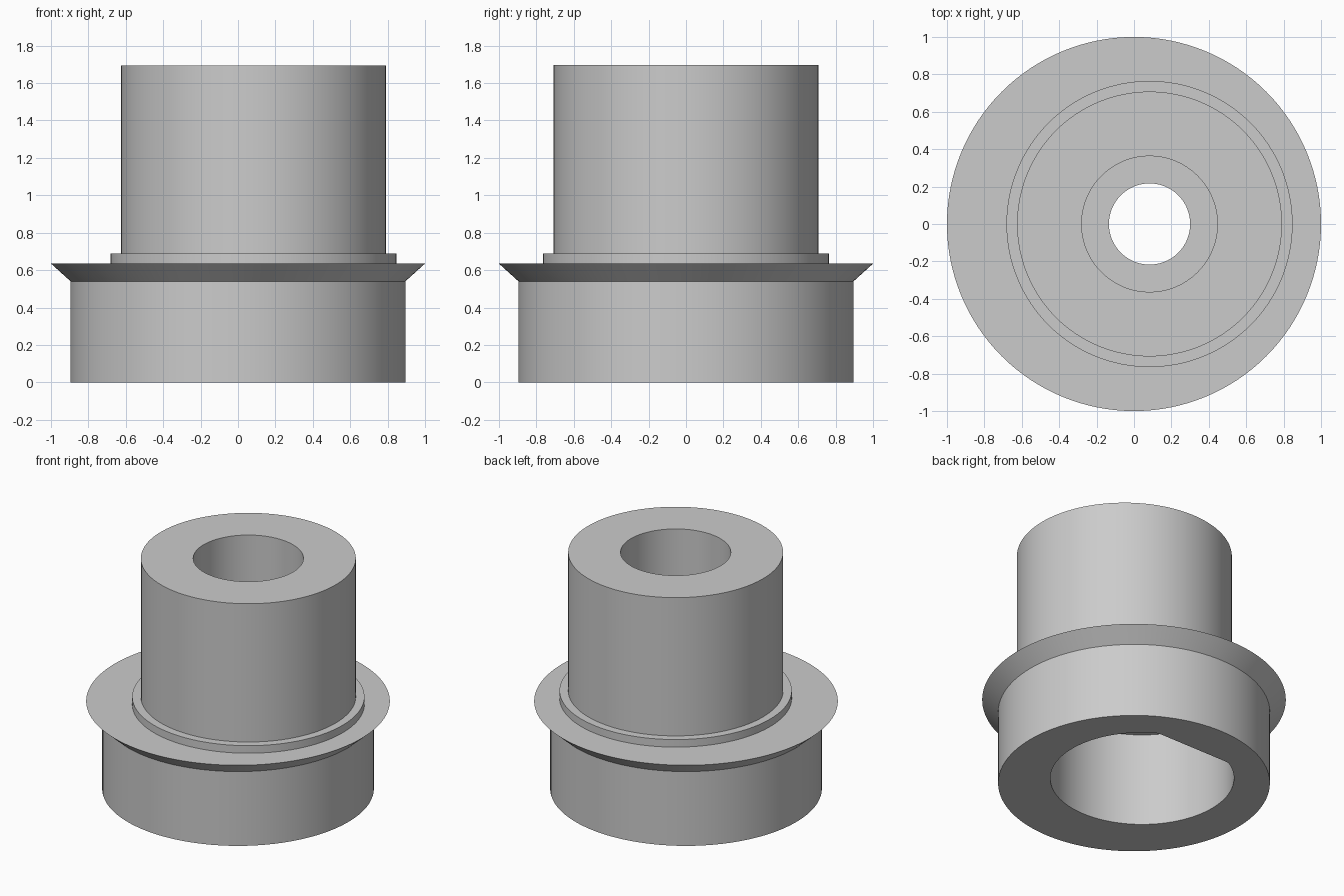
import bpy, bmesh
from math import cos, sin, pi, radians

SEGMENTS = 128
OFFSET = 0.083  # eccentricity of the boss and of the pocket

cube = bpy.data.objects.get("Cube")
if cube:
    bpy.data.objects.remove(cube, do_unlink=True)

grey = bpy.data.materials.new("plain grey")
grey.use_nodes = True
grey.diffuse_color = (0.6, 0.6, 0.6, 1)
grey.node_tree.nodes["Principled BSDF"].inputs["Base Color"].default_value = (0.6, 0.6, 0.6, 1)


def turned(name, profile, x=0.0, y=0.0, flat=None):
    """Closed solid of stacked rings (radius, z); flat trims the +y side."""
    bm = bmesh.new()
    rings = []
    for radius, z in profile:
        ring = []
        for i in range(SEGMENTS):
            a = 2 * pi * i / SEGMENTS
            py = radius * sin(a)
            if flat is not None:
                py = min(py, flat)
            ring.append(bm.verts.new((x + radius * cos(a), y + py, z)))
        rings.append(ring)
    for low, high in zip(rings, rings[1:]):
        for i in range(SEGMENTS):
            j = (i + 1) % SEGMENTS
            bm.faces.new((low[i], low[j], high[j], high[i]))
    bm.faces.new(rings[0][::-1])
    bm.faces.new(rings[-1])
    mesh = bpy.data.meshes.new(name)
    bm.to_mesh(mesh)
    bm.free()
    mesh.materials.append(grey)
    obj = bpy.data.objects.new(name, mesh)
    bpy.context.collection.objects.link(obj)
    return obj


def combine(target, other, operation):
    """Apply a boolean and discard the helper solid."""
    other.hide_render = True
    mod = target.modifiers.new(operation.lower(), "BOOLEAN")
    mod.operation = operation
    mod.solver = "EXACT"
    mod.object = other
    bpy.context.view_layer.objects.active = target
    bpy.ops.object.modifier_apply(modifier=mod.name)
    bpy.data.objects.remove(other, do_unlink=True)


# Base drum with its flared flange
body = turned("flanged_bushing", [(0.895, 0), (0.895, 0.54), (1.0, 0.635)])

# Off-centre collar and tall boss
boss = turned("boss", [(0.765, 0.6), (0.765, 0.69), (0.708, 0.69), (0.708, 1.695)], x=OFFSET)
combine(body, boss, "UNION")

# D-shaped pocket in the underside
pocket = turned("pocket_cutter", [(0.605, -0.1), (0.605, 0.68)], y=OFFSET, flat=0.525)
combine(body, pocket, "DIFFERENCE")

# Stepped bore through the boss
bore = turned("bore_cutter", [(0.217, 0.5), (0.217, 0.9), (0.363, 0.9), (0.363, 1.8)], x=OFFSET)
combine(body, bore, "DIFFERENCE")

# Smooth walls, crisp rims
bpy.ops.object.select_all(action="DESELECT")
body.select_set(True)
bpy.context.view_layer.objects.active = body
bpy.ops.object.shade_smooth_by_angle(angle=radians(25))
